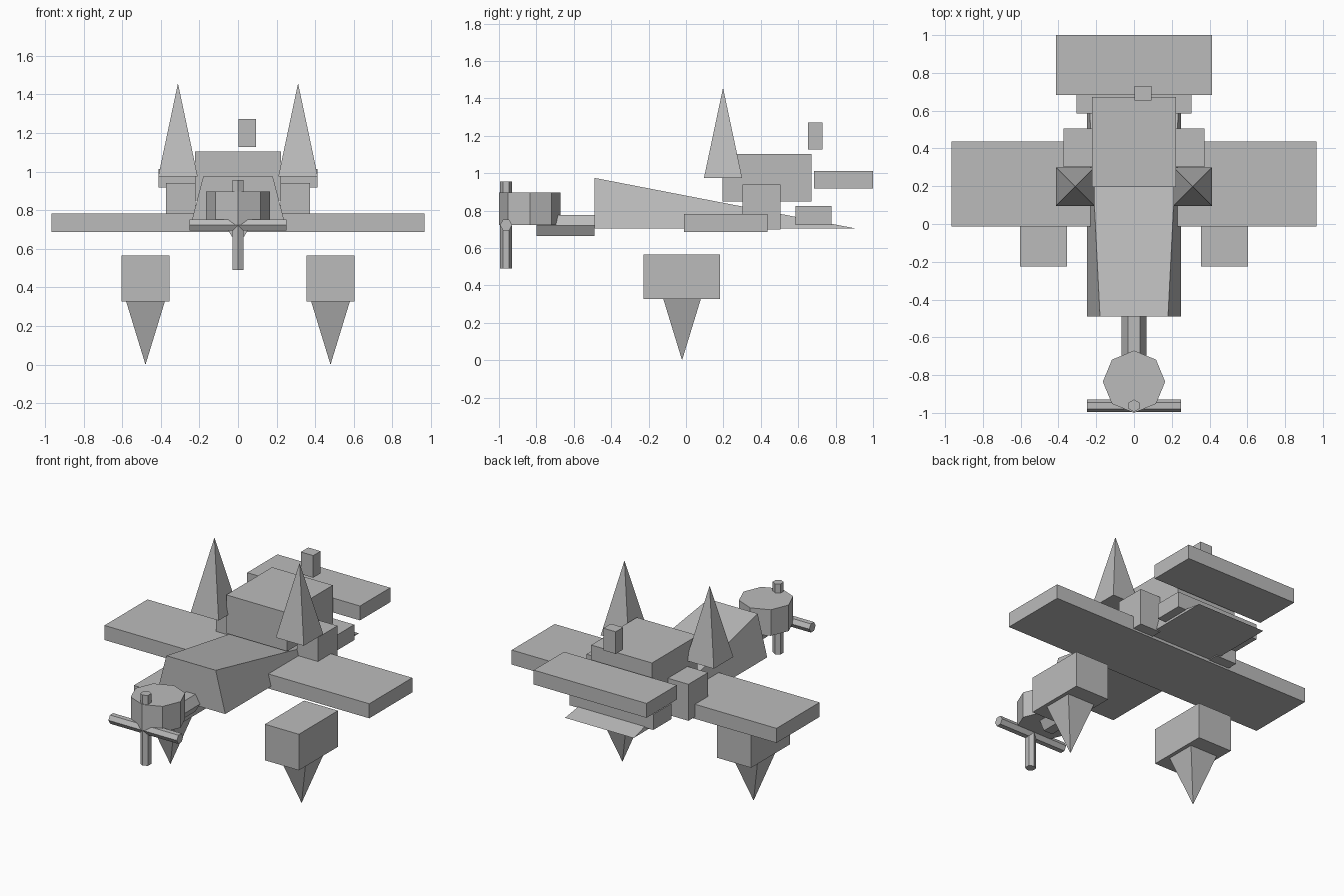
import bpy, bmesh
from math import pi, sqrt
from mathutils import Matrix, Vector

if "Cube" in bpy.data.objects:
    bpy.data.objects.remove(bpy.data.objects["Cube"])

grey = bpy.data.materials.new("plain_grey")
grey.diffuse_color = (0.5, 0.5, 0.5, 1)
grey.use_nodes = True
grey.node_tree.nodes["Principled BSDF"].inputs["Base Color"].default_value = grey.diffuse_color


def finish(name, bm):
    bmesh.ops.recalc_face_normals(bm, faces=bm.faces[:])
    mesh = bpy.data.meshes.new(name)
    bm.to_mesh(mesh)
    bm.free()
    mesh.materials.append(grey)
    obj = bpy.data.objects.new(name, mesh)
    bpy.context.collection.objects.link(obj)
    return obj


def box(name, x, y, z):
    lo, hi = Vector((x[0], y[0], z[0])), Vector((x[1], y[1], z[1]))
    bm = bmesh.new()
    m = Matrix.Translation((lo + hi) / 2) @ Matrix.Diagonal((*(hi - lo), 1))
    bmesh.ops.create_cube(bm, size=1, matrix=m)
    return finish(name, bm)


def cone(name, centre, sides, r1, r2, length, rot=Matrix()):
    bm = bmesh.new()
    bmesh.ops.create_cone(bm, cap_ends=True, segments=sides, radius1=r1, radius2=r2,
                          depth=length, matrix=Matrix.Translation(centre) @ rot)
    bmesh.ops.remove_doubles(bm, verts=bm.verts[:], dist=1e-5)
    return finish(name, bm)


quarter_z = Matrix.Rotation(pi / 4, 4, 'Z')

# Fuselage: wedge with a narrower top edge at the front, tapering to a flat tail edge
bm = bmesh.new()
pts = [(s * x, y, z) for x, y, z in ((0.18, -0.49, 0.975), (0.25, -0.49, 0.705), (0.25, 0.905, 0.705))
       for s in (-1, 1)]
v = [bm.verts.new(p) for p in pts]
for f in ((0, 1, 3, 2), (2, 3, 5, 4), (0, 4, 5, 1), (0, 2, 4), (1, 5, 3)):
    bm.faces.new([v[i] for i in f])
finish("fuselage", bm)

# Cabin, wing and tail
box("cabin", (-0.222, 0.222), (0.195, 0.672), (0.85, 1.104))
box("main_wing", (-0.967, 0.967), (-0.012, 0.437), (0.686, 0.782))
box("tail_block", (-0.305, 0.305), (0.585, 0.777), (0.724, 0.826))
box("tail_plane", (-0.412, 0.412), (0.684, 1.0), (0.918, 1.013))
box("tail_fin", (0.002, 0.092), (0.653, 0.73), (1.126, 1.272))

# Nose: drive shaft, eight-sided engine and crossed propeller blades
cone("nose_shaft", (0, -0.645, 0.721), 6, 0.065, 0.065, 0.31,
     Matrix.Rotation(pi / 2, 4, 'X') @ Matrix.Rotation(pi / 2, 4, 'Z'))
cone("engine", (0, -0.835, 0.81), 8, 0.165, 0.165, 0.172)
cone("propeller_upright", (0, -0.962, 0.723), 6, 0.033, 0.033, 0.465)
cone("propeller_level", (0, -0.962, 0.723), 6, 0.033, 0.033, 0.5,
     Matrix.Rotation(pi / 2, 4, 'Y'))

# Paired parts
for side, s in (("left", -1), ("right", 1)):
    box("shoulder_" + side, sorted((s * 0.22, s * 0.372)), (0.302, 0.506), (0.699, 0.94))
    cone("spike_" + side, (s * 0.311, 0.198, 1.216), 4, 0.102 * sqrt(2), 0, 0.482, quarter_z)
    box("pod_" + side, sorted((s * 0.355, s * 0.603)), (-0.226, 0.182), (0.327, 0.565))
    cone("pod_point_" + side, (s * 0.479, -0.021, 0.1635), 4, 0, 0.1 * sqrt(2), 0.327, quarter_z)
